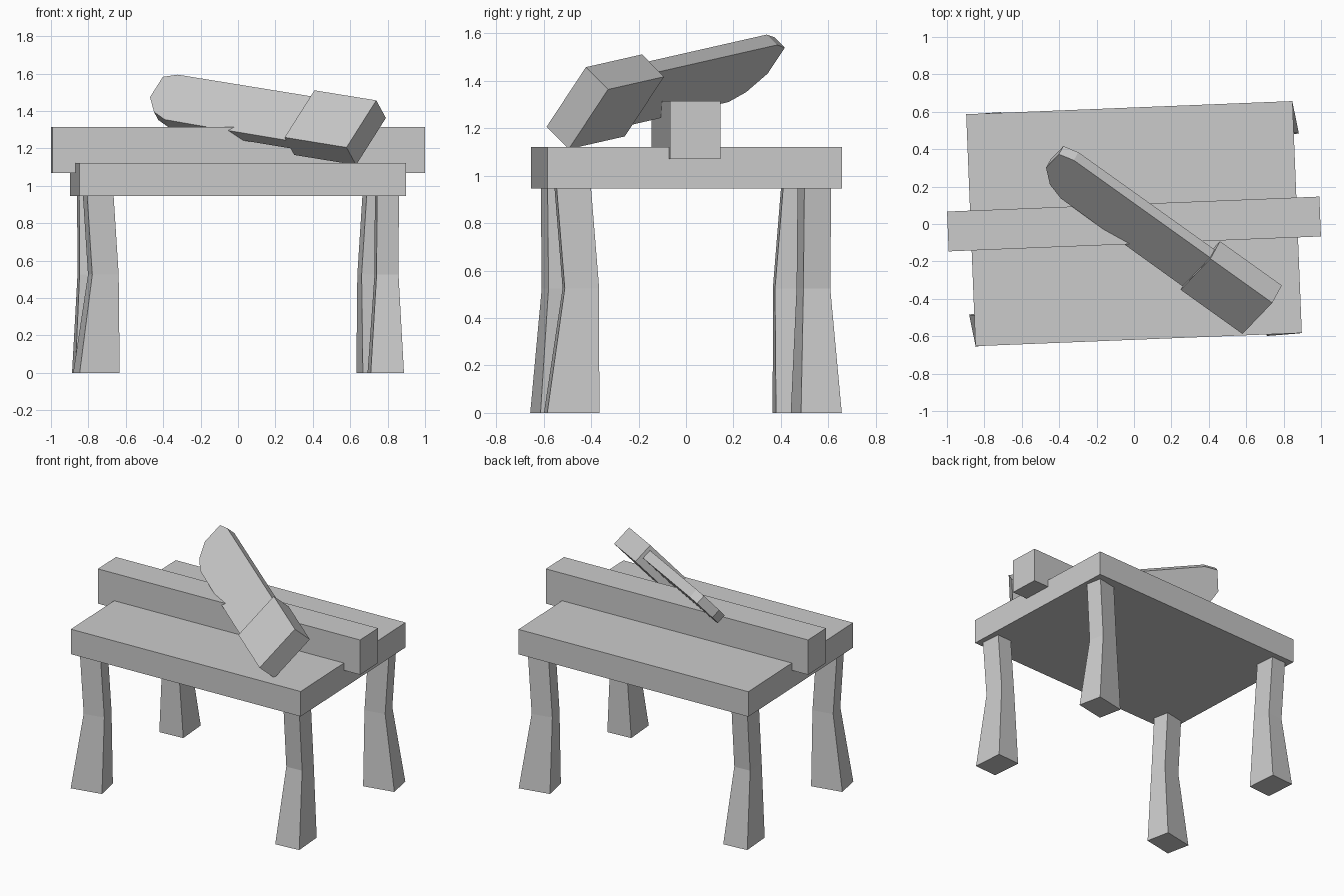
import bpy
import bmesh
from math import radians
from mathutils import Matrix, Vector

if "Cube" in bpy.data.objects:
    bpy.data.objects.remove(bpy.data.objects["Cube"])


def finish(name, bm):
    bmesh.ops.recalc_face_normals(bm, faces=bm.faces)
    mesh = bpy.data.meshes.new(name)
    bm.to_mesh(mesh)
    bm.free()
    obj = bpy.data.objects.new(name, mesh)
    bpy.context.collection.objects.link(obj)
    return obj


def box(name, size, matrix):
    bm = bmesh.new()
    bmesh.ops.create_cube(bm, size=1, matrix=matrix @ Matrix.Diagonal((*size, 1)))
    return finish(name, bm)


def loft(name, rings, matrix=Matrix()):
    """Closed solid through rings with equal point counts."""
    bm = bmesh.new()
    loops = [[bm.verts.new(matrix @ Vector(p)) for p in r] for r in rings]
    n = len(loops[0])
    for a, b in zip(loops, loops[1:]):
        for i in range(n):
            j = (i + 1) % n
            bm.faces.new((a[i], a[j], b[j], b[i]))
    bm.faces.new(loops[0][::-1])
    bm.faces.new(loops[-1])
    return finish(name, bm)


# Table top and the beam lying across it, both turned slightly
turn = Matrix.Rotation(radians(2.3), 4, 'Z')
box("table_top", (1.746, 1.241, 0.176), Matrix.Translation((0, 0.002, 1.033)) @ turn)
box("beam", (1.992, 0.213, 0.245), Matrix.Translation((0, 0, 1.192)) @ turn)

# Crooked legs: wide foot, narrow kinked upper part; each pair is a half turn apart
levels = [(0, 1), (0.525, 0.66), (0.945, 0.66)]
legs = {
    "right": (0.178, 0.220, 4.5, [(0.79, -0.482), (0.794, -0.443), (0.796, -0.477)]),
    "left": (0.218, 0.175, 11.5, [(-0.757, -0.549), (-0.72, -0.537), (-0.747, -0.541)]),
}
for side, (w, d, angle, centres) in legs.items():
    spin = Matrix.Rotation(radians(angle), 3, 'Z')
    rings = []
    for (z, s), (cx, cy) in zip(levels, centres):
        rings.append([Vector((cx, cy, z)) + spin @ Vector((sx * w * s / 2, sy * d * s / 2, 0))
                      for sx, sy in ((-1, -1), (1, -1), (1, 1), (-1, 1))])
    loft("front_%s_leg" % side, rings)
    other = "left" if side == "right" else "right"
    loft("back_%s_leg" % other, rings, Matrix.Rotation(radians(180), 4, 'Z'))

# Tilted frame of the cleaver: length, width and thickness axes
u = Vector((0.808, -0.577, -0.131)).normalized()
v = Vector((-0.46, -0.492, -0.739))
v = (v - u * v.dot(u)).normalized()
t = u.cross(v)
frame = Matrix((u, v, t)).transposed().to_4x4()
frame.translation = (0.52, -0.34, 1.311)

# Block handle and flat blade with a rounded nose
box("cleaver_handle", (0.41, 0.341, 0.142), frame)
outline = [(-0.19, -0.147), (-1.108, -0.147), (-1.19, -0.117), (-1.19, 0.03),
           (-1.11, 0.123), (-1.015, 0.162), (-0.79, 0.165), (-0.19, 0.168)]
loft("cleaver_blade", [[(a, b, c) for a, b in outline] for c in (-0.045, 0.021)], frame)
